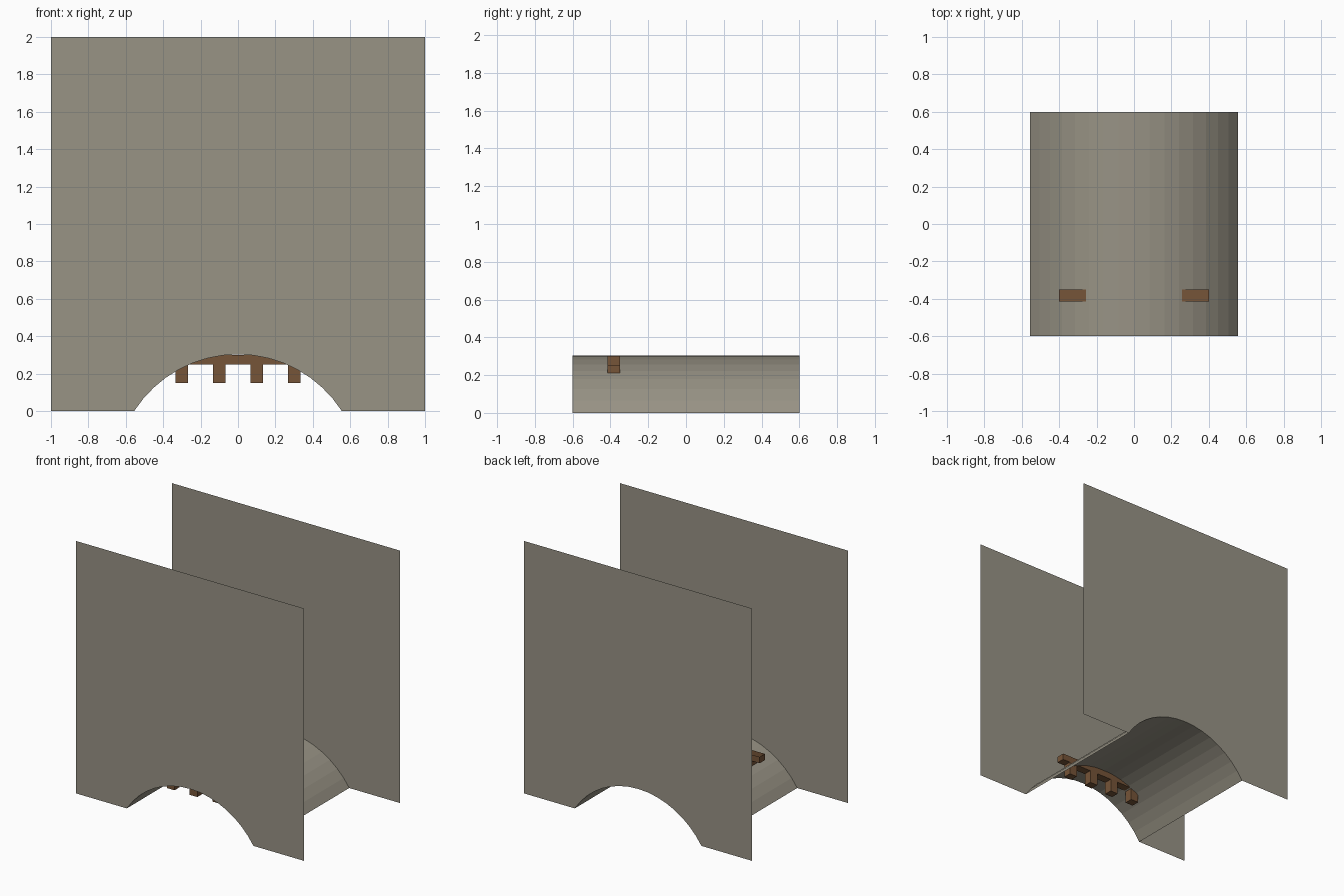
import bpy, bmesh, math

if "Cube" in bpy.data.objects:
    bpy.data.objects.remove(bpy.data.objects["Cube"])

W, H, D = 1.0, 2.0, 0.6          # half width, height, half depth
HALF, RISE, SEGS = 0.555, 0.303, 16   # arch half span, rise, segments


def material(name, rgb):
    m = bpy.data.materials.new(name)
    m.diffuse_color = (*rgb, 1)
    m.use_nodes = True
    m.node_tree.nodes["Principled BSDF"].inputs["Base Color"].default_value = m.diffuse_color
    return m


stone = material("warm_grey_stone", (0.314, 0.292, 0.235))
wood = material("brown_wood", (0.181, 0.089, 0.040))


def make(name, bm, mat):
    me = bpy.data.meshes.new(name)
    bm.to_mesh(me)
    bm.free()
    me.materials.append(mat)
    ob = bpy.data.objects.new(name, me)
    bpy.context.collection.objects.link(ob)
    return ob


# Arch profile, a circular arc from left to right
R = (HALF ** 2 + RISE ** 2) / (2 * RISE)
A = math.asin(HALF / R)
arc = []
for i in range(SEGS + 1):
    a = -A + 2 * A * i / SEGS
    arc.append((R * math.sin(a), R * math.cos(a) + RISE - R))

# Front and back walls: single sheets with the arch cut out
for name, y in (("front_wall", -D), ("back_wall", D)):
    bm = bmesh.new()
    outline = [(-W, 0)] + arc + [(W, 0), (W, H), (-W, H)]
    f = bm.faces.new([bm.verts.new((x, y, z)) for x, z in outline])
    f.normal_update()
    if f.normal.y * y < 0:
        f.normal_flip()
    make(name, bm, stone)

# Vault joining the two openings
bm = bmesh.new()
rows = [[bm.verts.new((x, y, z)) for y in (-D, D)] for x, z in arc]
for a, b in zip(rows, rows[1:]):
    bm.faces.new((a[0], a[1], b[1], b[0]))
make("arch_vault", bm, stone)


def open_box(name, x0, x1, z0, z1, y0=-0.415, y1=-0.35):
    """Box without its top face."""
    bm = bmesh.new()
    bmesh.ops.create_cube(bm, size=1)
    for v in bm.verts:
        v.co = ((x0 + x1) / 2 + v.co.x * (x1 - x0),
                (y0 + y1) / 2 + v.co.y * (y1 - y0),
                (z0 + z1) / 2 + v.co.z * (z1 - z0))
    bm.normal_update()
    top = [f for f in bm.faces if f.normal.z > 0.5]
    bmesh.ops.delete(bm, geom=top, context='FACES')
    return make(name, bm, wood)


# Raised gate: cross bar and four hanging bars
open_box("gate_cross_bar", -0.4, 0.4, 0.25, 0.30)
for i, x in enumerate((-0.3, -0.1, 0.1, 0.3)):
    open_box(f"gate_bar_{i + 1}", x - 0.034, x + 0.034, 0.15, 0.25)
